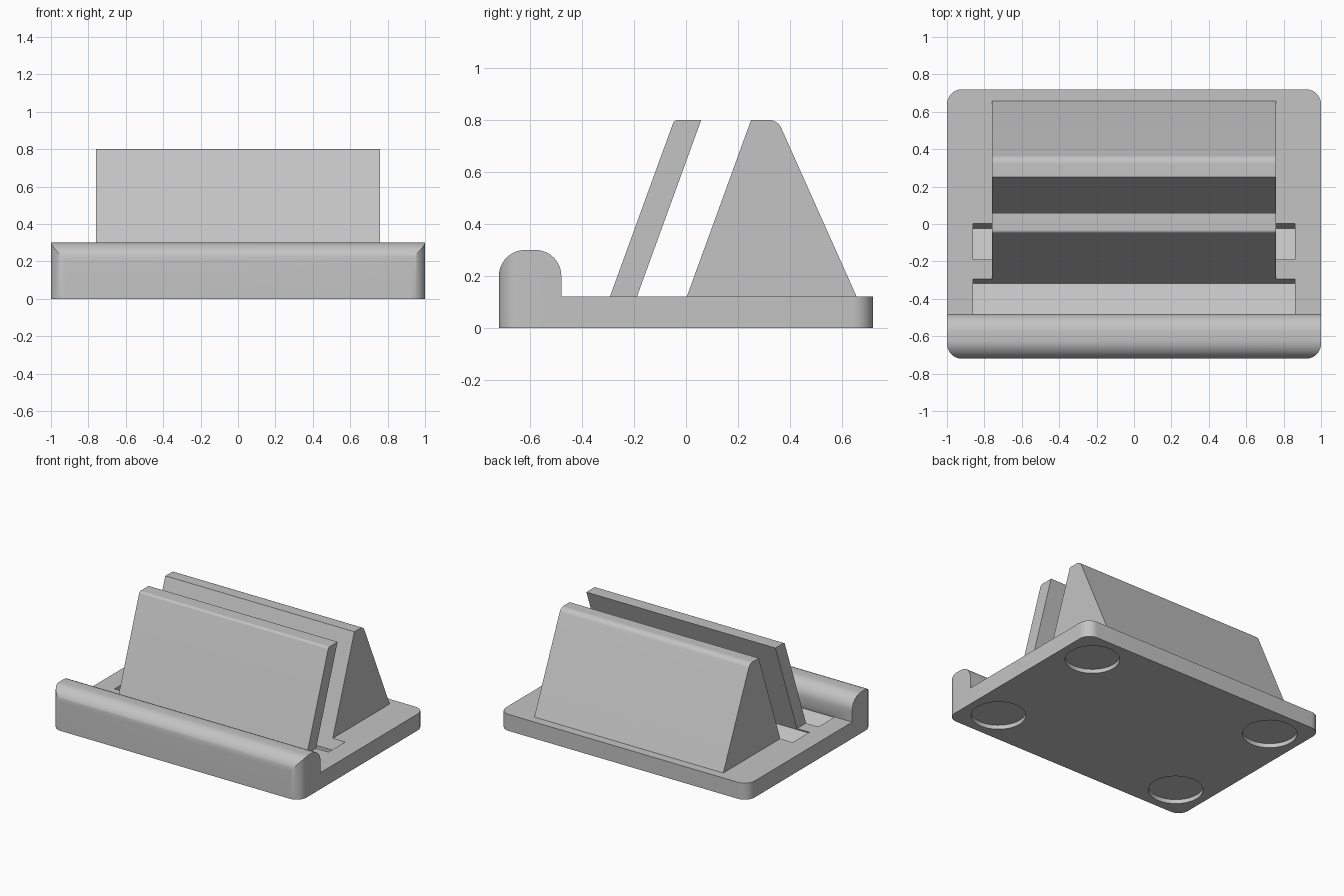
import bpy, bmesh, math
from mathutils import Vector, Matrix

if "Cube" in bpy.data.objects:
    bpy.data.objects.remove(bpy.data.objects["Cube"])

TOP = 0.12                       # plate thickness
LEAN = math.radians(20)          # backward lean of the slots
RUN = math.tan(LEAN)

grey = bpy.data.materials.new("light_grey")
grey.use_nodes = True
grey.diffuse_color = (0.55, 0.55, 0.55, 1)
grey.node_tree.nodes["Principled BSDF"].inputs["Base Color"].default_value = grey.diffuse_color


def fillet(corners, steps=12):
    """Round each (u, v, radius) corner of an outline."""
    out = []
    for i, (u, v, r) in enumerate(corners):
        p = Vector((u, v))
        if r == 0:
            out.append(p)
            continue
        a = (Vector(corners[i - 1][:2]) - p).normalized()
        b = (Vector(corners[(i + 1) % len(corners)][:2]) - p).normalized()
        half = a.angle(b) / 2
        centre = p + (a + b).normalized() * r / math.sin(half)
        start = p + a * r / math.tan(half) - centre
        end = p + b * r / math.tan(half) - centre
        sweep = math.atan2(start.x * end.y - start.y * end.x, start.dot(end))
        for k in range(steps + 1):
            out.append(centre + Matrix.Rotation(sweep * k / steps, 2) @ start)
    return out


def prism(name, outline, lo, hi, axis):
    """Extrude an outline along x (outline in y, z) or z (outline in x, y)."""
    bm = bmesh.new()
    place = (lambda p: (lo, p.x, p.y)) if axis == "x" else (lambda p: (p.x, p.y, lo))
    face = bm.faces.new([bm.verts.new(place(p)) for p in outline])
    move = Vector((hi - lo, 0, 0)) if axis == "x" else Vector((0, 0, hi - lo))
    new = bmesh.ops.extrude_face_region(bm, geom=[face])["geom"]
    bmesh.ops.translate(bm, vec=move, verts=[g for g in new if isinstance(g, bmesh.types.BMVert)])
    bmesh.ops.recalc_face_normals(bm, faces=bm.faces)
    mesh = bpy.data.meshes.new(name)
    bm.to_mesh(mesh)
    bm.free()
    mesh.materials.append(grey)
    obj = bpy.data.objects.new(name, mesh)
    bpy.context.collection.objects.link(obj)
    return obj


def select(obj):
    bpy.ops.object.select_all(action="DESELECT")
    obj.select_set(True)
    bpy.context.view_layer.objects.active = obj


def cut(obj, cutter, operation="DIFFERENCE"):
    mod = obj.modifiers.new("cut", "BOOLEAN")
    mod.operation, mod.solver, mod.object = operation, "EXACT", cutter
    select(obj)
    bpy.ops.object.modifier_apply(modifier=mod.name)
    bpy.data.objects.remove(cutter)


def smooth(obj):
    select(obj)
    bpy.ops.object.shade_smooth_by_angle(angle=math.radians(30))


# Base plate with raised round-topped front lip, trimmed to rounded corners
base = prism("base_with_front_lip", fillet([
    (-0.72, 0, 0), (0.72, 0, 0), (0.72, TOP, 0), (-0.48, TOP, 0),
    (-0.48, 0.3, 0.1), (-0.72, 0.3, 0.1)]), -1, 1, "x")
cut(base, prism("corner_trim", fillet([
    (x, y, 0.08) for x, y in ((-1, -0.72), (1, -0.72), (1, 0.72), (-1, 0.72))]),
    -0.1, 0.5, "z"), "INTERSECT")

# Leaning slots, their floors square to the lean
for back in (-0.293, 0.003):
    low = Vector((back - 0.026, TOP - 0.026 / RUN))
    up = Vector((math.sin(LEAN), math.cos(LEAN))) * 0.15
    across = Vector((-math.cos(LEAN), math.sin(LEAN))) * 0.192 * math.cos(LEAN)
    cut(base, prism("slot_cutter", [low, low + up, low + up + across, low + across],
                    -0.86, 0.86, "x"))

# Round foot recesses underneath
for sx in (-1, 1):
    for sy in (-1, 1):
        ring = [Vector((sx * 0.76 + 0.18 * math.cos(math.tau * k / 48),
                        sy * 0.48 + 0.18 * math.sin(math.tau * k / 48))) for k in range(48)]
        cut(base, prism("recess_cutter", ring, -0.1, 0.03, "z"))
smooth(base)

# Thin leaning divider
rise = (0.8 - TOP) * RUN
smooth(prism("divider", fillet([
    (-0.293, TOP, 0), (-0.189, TOP, 0),
    (-0.189 + rise, 0.8, 0), (-0.293 + rise, 0.8, 0.02)]), -0.76, 0.76, "x"))

# Wedge-shaped back support
smooth(prism("back_support", fillet([
    (0.003, TOP, 0), (0.657, TOP, 0),
    (0.353, 0.8, 0.05), (0.003 + rise, 0.8, 0)]), -0.76, 0.76, "x"))
